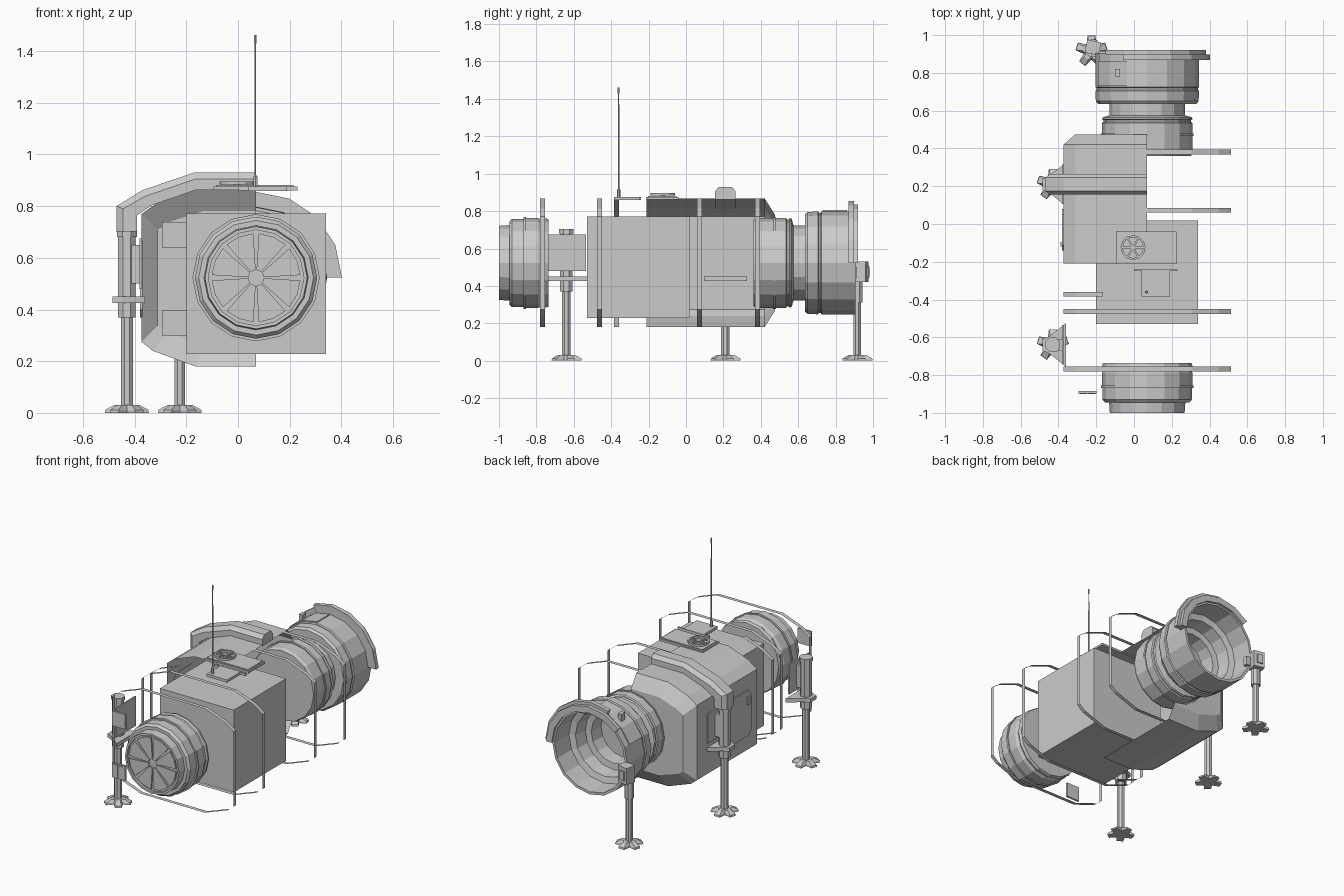
import bpy, bmesh
from math import cos, sin, pi, radians

if "Cube" in bpy.data.objects:
    bpy.data.objects.remove(bpy.data.objects["Cube"])

CX, CZ = 0.07, 0.523          # main axis, running along y


def finish(name, bm, fix=True):
    if fix:
        bmesh.ops.recalc_face_normals(bm, faces=bm.faces[:])
    me = bpy.data.meshes.new(name)
    bm.to_mesh(me)
    bm.free()
    ob = bpy.data.objects.new(name, me)
    bpy.context.collection.objects.link(ob)
    return ob


def loft(name, rings, closed=True, caps=(False, False), loop=False):
    """Bridge a list of equal-length point rings."""
    bm = bmesh.new()
    vs = [[bm.verts.new(p) for p in r] for r in rings]
    n = len(rings[0])
    pairs = list(zip(vs, vs[1:])) + ([(vs[-1], vs[0])] if loop else [])
    for a, b in pairs:
        for i in range(n if closed else n - 1):
            j = (i + 1) % n
            bm.faces.new((a[i], a[j], b[j], b[i]))
    if caps[0]:
        bm.faces.new(vs[0])
    if caps[1]:
        bm.faces.new(vs[-1])
    return finish(name, bm)


def box(name, x0, x1, y0, y1, z0, z1):
    ring = lambda z: [(x0, y0, z), (x1, y0, z), (x1, y1, z), (x0, y1, z)]
    return loft(name, [ring(z0), ring(z1)], caps=(True, True))


def turned(name, prof, n=16, caps=(True, True), loop=False):
    """Revolve (y, radius) pairs about the main axis."""
    rings = [[(CX + r * cos(2 * pi * i / n), y, CZ + r * sin(2 * pi * i / n)) for i in range(n)]
             for y, r in prof]
    return loft(name, rings, caps=caps, loop=loop)


def upright(name, x, y, prof, n=8):
    """Revolve (z, radius) pairs about a vertical axis."""
    rings = [[(x + r * cos(2 * pi * (i + .5) / n), y + r * sin(2 * pi * (i + .5) / n), z) for i in range(n)]
             for z, r in prof]
    return loft(name, rings, caps=(True, True))


def sector(name, r0, r1, a0, a1, y0, y1, steps):
    """Arc-shaped block about the main axis, angles in degrees."""
    rings = []
    for i in range(steps + 1):
        a = radians(a0 + (a1 - a0) * i / steps)
        rings.append([(CX + r * cos(a), y, CZ + r * sin(a))
                      for r, y in ((r0, y0), (r1, y0), (r1, y1), (r0, y1))])
    return loft(name, rings, caps=(True, True))


# Main equipment box
box("core_box", -0.20, 0.34, -0.53, 0.018, 0.228, 0.772)

# Open half hull with a chamfered rear
half = [(CX, .868), (-.165, .868), (-.31, .815), (-.373, .77),
        (-.373, .275), (-.33, .24), (-.165, .18), (CX, .18)]
inset = [(CX + (x - CX) * .86, CZ + (z - CZ) * .75) for x, z in half]
hull = loft("half_hull", [[(x, -.21, z) for x, z in half], [(x, .42, z) for x, z in half],
                          [(x, .475, z) for x, z in inset]], closed=False, caps=(False, True))

# Thin band hoops around the body
full = half + [(2 * CX - x, z) for x, z in half[-2:0:-1]]
for k, y in enumerate((-.768, -.463, .073, .382)):
    loft(f"hoop_{k + 1}", [[(x, y - .013, z) for x, z in full], [(x, y + .013, z) for x, z in full]])
part = half[1:-1]
loft("partial_hoop", [[(x, y, z) for x, z in part] for y in (-.385, -.359)], closed=False)

# Front drum with spoked end
turned("front_drum", [(-.985, .185), (-1.0, .185), (-1.0, .198), (-.945, .202), (-.945, .222),
                      (-.93, .236), (-.868, .236), (-.868, .246), (-.855, .246), (-.855, .240),
                      (-.79, .240), (-.775, .232), (-.765, .232), (-.755, .24), (-.735, .234)])
for i in range(8):
    a = i * 45 + 22.5
    sector(f"front_wedge_{i + 1}", .03, .172, a - 19, a + 19, -.995, -.98, 2)

# Rear coupling, neck and open bell
turned("rear_coupling", [(.36, .232), (.38, .24), (.465, .24), (.465, .246), (.48, .246), (.48, .24),
                         (.535, .24), (.54, .232), (.55, .232), (.555, .24), (.565, .235),
                         (.575, .2), (.64, .2)], caps=(True, False))
turned("rear_bell", [(.635, .19), (.635, .26), (.65, .272), (.705, .275), (.71, .268), (.72, .268), (.725, .275),
                     (.905, .275), (.905, .258), (.76, .255), (.75, .215), (.66, .205), (.655, .165),
                     (.56, .16)], caps=(False, True))
sector("rear_flange", .27, .332, 0, 112.5, .868, .897, 5)
sector("rear_flange_lip", .27, .312, 0, 135, .897, .92, 6)
sector("bell_panel", .272, .282, 90, 157.5, .73, .86, 3)
box("bell_panel_latch", -.10, -.075, .78, .82, .74, .79)

# Two side legs, rear leg, star feet
def foot(name, x, y):
    def star(z, ro, ri):
        pts = []
        for k in range(5):
            for da, r in ((-14, ro), (14, ro), (36, ri)):
                a = radians(72 * k + da + 18)
                pts.append((x + r * cos(a), y + r * sin(a), z))
        return pts
    loft(name, [star(0, .085, .045), star(.012, .083, .043), star(.03, .05, .032)], caps=(True, True))


for tag, y in (("front", -.64), ("middle", .21)):
    x = -.43
    foot(tag + "_foot", x, y)
    upright(tag + "_lower_tube", x, y, [(.025, .025), (.38, .025)])
    upright(tag + "_upper_tube", x, y, [(.37, .037), (.70, .037)])
    upright(tag + "_tube_cap", x, y, [(.68, .042), (.703, .042)])
    tri = [(-.36, y - .115), (-.36, y + .115), (-.45, y + .045), (-.485, y + .03), (-.485, y - .03), (-.45, y - .045)]
    loft(tag + "_leg_collar", [[(a, b, z) for a, b in tri] for z in (.425, .45)], caps=(True, True))
    box(tag + "_leg_plate", -.382, -.372, y - .105, y + .105, .48, .675)
    box(tag + "_leg_link", -.42, -.375, y - .03, y + .03, .5, .65)

x, y = -.225, .915
foot("rear_foot", x, y)
upright("rear_lower_tube", x, y, [(.025, .022), (.33, .022)])
upright("rear_upper_tube", x, y, [(.31, .03), (.43, .03)])
head = box("rear_leg_head", -.035, .04, -.035, .035, .42, .53)
head.location, head.rotation_euler.z = (x + .005, y + .02, 0), radians(-12)
knob = box("rear_leg_knob", -.018, .018, .035, .043, .445, .505)
knob.location, knob.rotation_euler.z = head.location, head.rotation_euler.z
box("rear_leg_bracket", -.225, -.15, .885, .915, .44, .50)

# Fairing that runs over the roof down to the middle leg
outer = [(CX, .93), (-.17, .93), (-.37, .862), (-.47, .80), (-.47, .70)]
middle = [(CX, .905), (-.165, .905), (-.36, .838), (-.445, .79), (-.445, .70)]
inner = [(CX, .862), (-.165, .862), (-.33, .805), (-.39, .765), (-.39, .70)]
rings = []
for o, m, i in zip(outer, middle, inner):
    rings.append([(p[0], .21 + w, p[1]) for p, w in
                  ((i, -.055), (m, -.055), (o, -.035), (o, .035), (m, .055), (i, .055))])
loft("roof_fairing", rings, caps=(True, True))

# Side door with handle
door = [(-.14, .40), (-.11, .37), (.05, .37), (.08, .40), (.08, .64), (.05, .67), (-.11, .67), (-.14, .64)]
loft("side_door", [[(xx, a, b) for a, b in door] for xx in (-.37, -.38)], caps=(True, True))
box("door_handle", -.388, -.378, -.12, -.095, .58, .63)

# Roof hatch with handwheel
box("roof_hatch", -.095, .225, -.213, -.04, .862, .876)
box("hatch_lid", -.085, .215, -.203, -.05, .876, .882)
n = 12
rings = []
for i in range(n):
    c, s = cos(2 * pi * i / n), sin(2 * pi * i / n)
    rings.append([(r * c - .005, r * s - .125, z) for r, z in ((.055, .883), (.066, .883), (.066, .896), (.055, .896))])
loft("handwheel_rim", rings, loop=True)
upright("handwheel_hub", -.005, -.125, [(.87, .015), (.896, .015)])
for i in range(6):
    sp = box(f"handwheel_spoke_{i + 1}", 0, .058, -.005, .005, .885, .893)
    sp.location, sp.rotation_euler.z = (-.005, -.125, 0), i * pi / 3

# Antenna
box("antenna_base", .04, .19, -.385, -.24, .858, .876)
box("antenna_base_ridge", .0, .23, -.25, -.24, .86, .876)
upright("antenna_mast", .067, -.36, [(.87, .009), (.915, .009), (.92, .004), (1.43, .003), (1.43, .005), (1.462, .005)], 6)

# Front side panels
for tag, z in (("upper", .64), ("lower", .30)):
    box(tag + "_panel", -.295, -.198, -.897, -.884, z, z + .098)
for k, x0 in enumerate((-.288, -.243)):
    box(f"lower_panel_lamp_{k + 1}", x0, x0 + .038, -.901, -.895, .308, .39)
